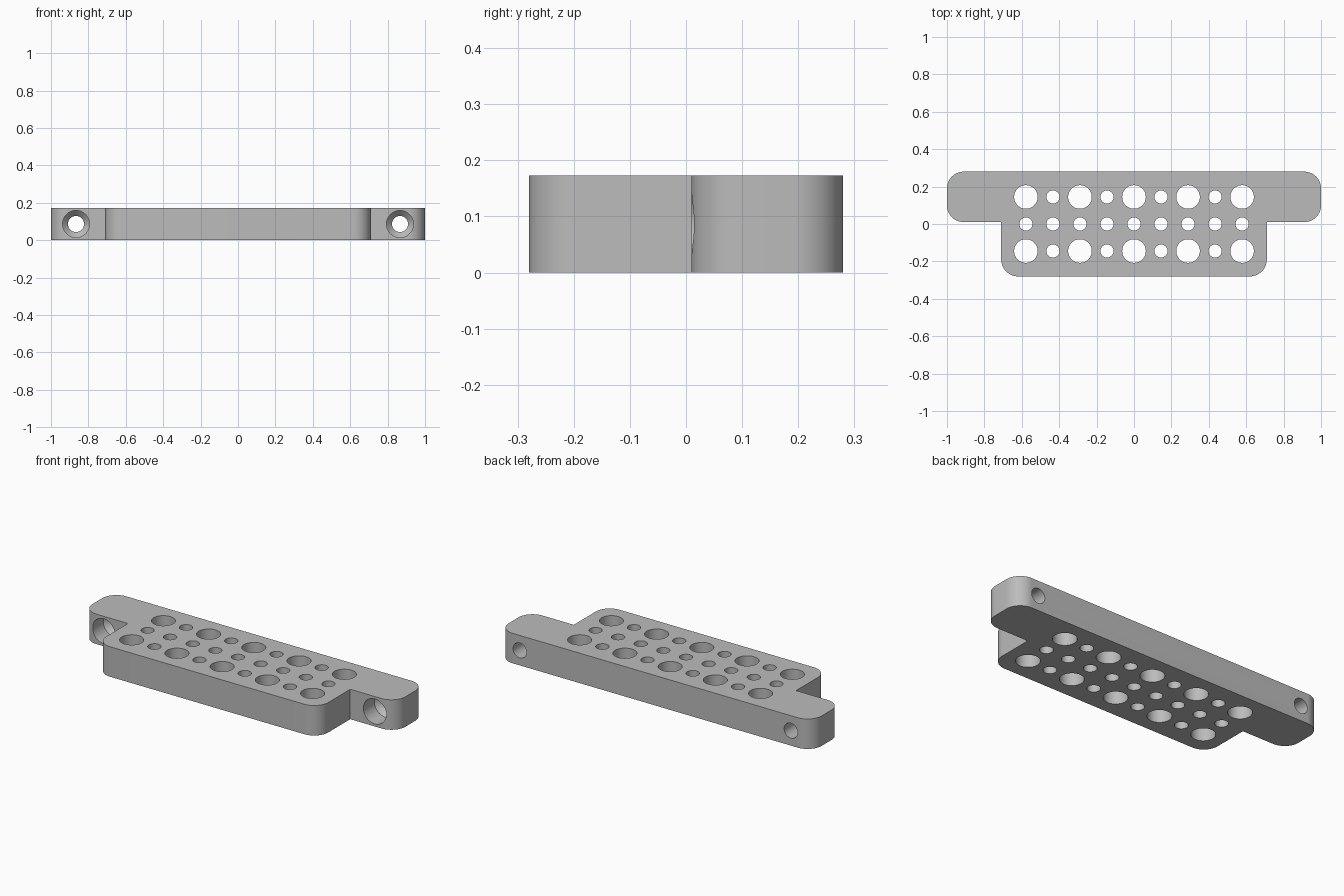
import bpy, bmesh
from math import sin, cos, pi, radians
from mathutils import Matrix, Vector

cube = bpy.data.objects.get("Cube")
if cube:
    bpy.data.objects.remove(cube, do_unlink=True)

HEIGHT = 0.173
PITCH = 0.1445       # spacing of the hole grid
CORNER = 0.09        # outline corner radius
SEGMENTS = 64

grey = bpy.data.materials.new("plain grey")
grey.use_nodes = True
grey.diffuse_color = (0.5, 0.5, 0.5, 1)
grey.node_tree.nodes["Principled BSDF"].inputs["Base Color"].default_value = grey.diffuse_color


def make_object(name, bm):
    bmesh.ops.recalc_face_normals(bm, faces=bm.faces)
    mesh = bpy.data.meshes.new(name)
    bm.to_mesh(mesh)
    bm.free()
    mesh.materials.append(grey)
    obj = bpy.data.objects.new(name, mesh)
    bpy.context.collection.objects.link(obj)
    return obj


def rounded(cx, cy, start, steps=16):
    """Quarter circle, counter-clockwise from the start angle."""
    return [(cx + CORNER * cos(start + pi / 2 * i / steps),
             cy + CORNER * sin(start + pi / 2 * i / steps)) for i in range(steps + 1)]


def lathe(bm, profile, matrix):
    """Closed solid of revolution from (radius, height) pairs."""
    rings = []
    for r, h in profile:
        rings.append([bm.verts.new(matrix @ Vector((r * cos(2 * pi * i / SEGMENTS),
                                                    r * sin(2 * pi * i / SEGMENTS), h)))
                      for i in range(SEGMENTS)])
    for a, b in zip(rings, rings[1:]):
        for i in range(SEGMENTS):
            j = (i + 1) % SEGMENTS
            bm.faces.new((a[i], a[j], b[j], b[i]))
    bm.faces.new(rings[0][::-1])
    bm.faces.new(rings[-1])


# Plate outline: right half, then mirrored to the left
BACK, FRONT, STEP, BODY = 0.28, -0.28, 0.01, 0.71
half = (rounded(BODY - CORNER, FRONT + CORNER, -pi / 2)
        + [(BODY, STEP)]
        + rounded(1 - CORNER, STEP + CORNER, -pi / 2)
        + rounded(1 - CORNER, BACK - CORNER, 0))
outline = half + [(-x, y) for x, y in reversed(half)]

bm = bmesh.new()
base = bm.faces.new([bm.verts.new((x, y, 0)) for x, y in outline])
top = bmesh.ops.extrude_face_region(bm, geom=[base])["geom"]
bmesh.ops.translate(bm, vec=(0, 0, HEIGHT), verts=[v for v in top if isinstance(v, bmesh.types.BMVert)])
plate = make_object("mounting_plate", bm)

# Vertical grid holes: large and small alternate in the outer rows
bm = bmesh.new()
for row in (-1, 0, 1):
    for col in range(-4, 5):
        radius = 0.063 if row and col % 2 == 0 else 0.035
        lathe(bm, [(radius, -0.1), (radius, HEIGHT + 0.1)],
              Matrix.Translation((col * PITCH, row * PITCH, 0)))

# Countersunk screw holes through the arms, front to back
for side in (-1, 1):
    place = Matrix.Translation((side * 0.866, 0, HEIGHT / 2)) @ Matrix.Rotation(radians(-90), 4, "X")
    lathe(bm, [(0.072, -0.1), (0.072, 0.11), (0.043, 0.14), (0.043, 0.4)], place)
cutter = make_object("hole_cutter", bm)
cutter.hide_render = True

cut = plate.modifiers.new("holes", "BOOLEAN")
cut.operation = "DIFFERENCE"
cut.solver = "EXACT"
cut.object = cutter
bpy.context.view_layer.objects.active = plate
plate.select_set(True)
bpy.ops.object.modifier_apply(modifier=cut.name)
bpy.data.objects.remove(cutter, do_unlink=True)

# Smooth walls, crisp edges
bpy.ops.object.shade_smooth_by_angle(angle=radians(30))
